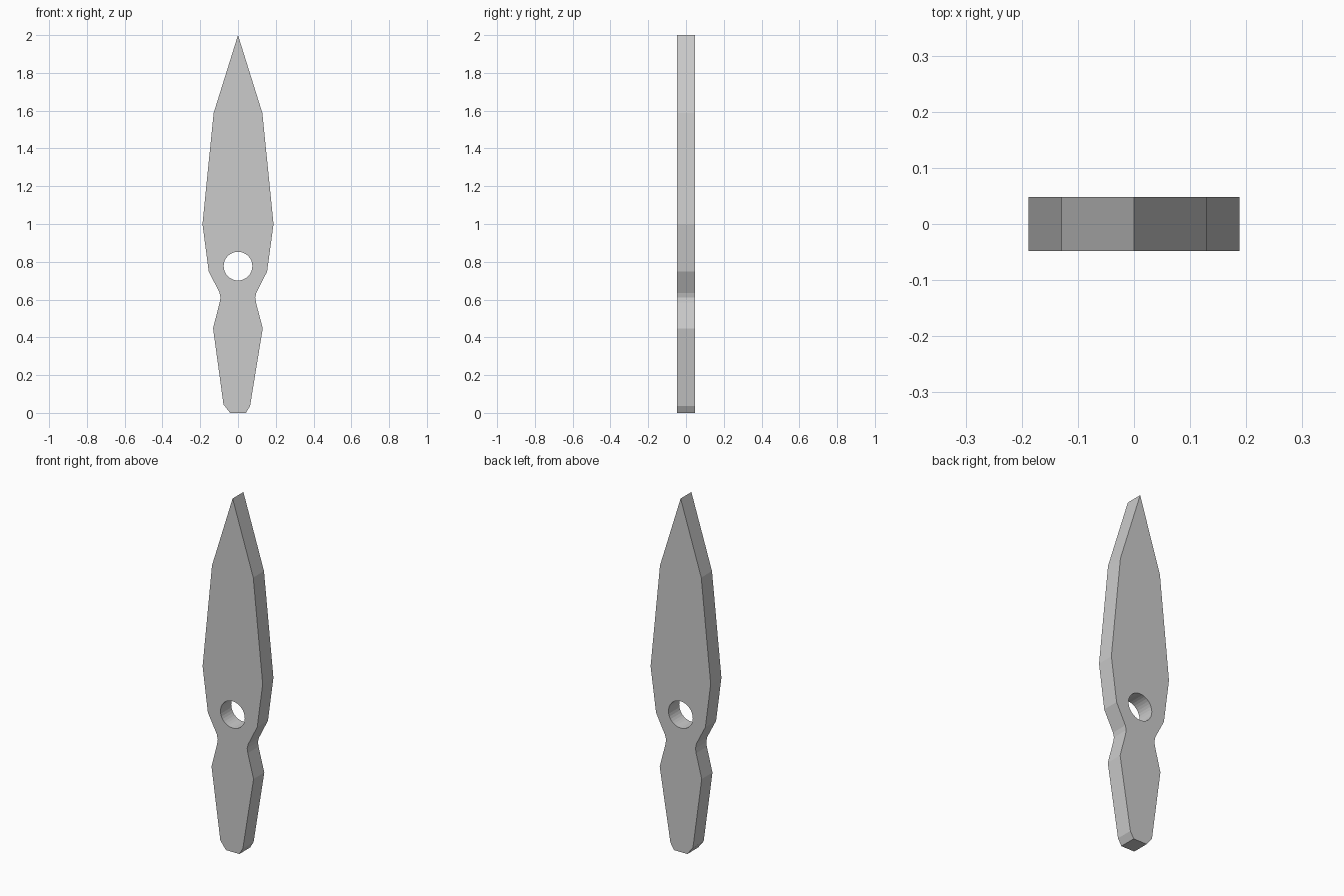
import bpy
from math import pi, cos, sin

if "Cube" in bpy.data.objects:
    bpy.data.objects.remove(bpy.data.objects["Cube"])

HALF_THICKNESS = 0.048

# Blade and handle outline (x, z), clockwise from the tip
outline = [
    (0, 2.0), (0.129, 1.587), (0.188, 1.0), (0.154, 0.748),
    (0.097, 0.635), (0.091, 0.61), (0.095, 0.585), (0.131, 0.448),
    (0.064, 0.037), (0.042, 0.0),
    (-0.042, 0.0), (-0.077, 0.045), (-0.132, 0.448), (-0.097, 0.585),
    (-0.093, 0.61), (-0.099, 0.64), (-0.155, 0.748), (-0.188, 1.0),
    (-0.129, 1.587),
]

# Round hole through the blade base
hole = [(0.076 * cos(2 * pi * i / 32), 0.777 + 0.076 * sin(2 * pi * i / 32))
        for i in range(32)]

# Flat filled curve, extruded to the blade's thickness
curve = bpy.data.curves.new("blade", "CURVE")
curve.dimensions = "2D"
curve.fill_mode = "BOTH"
curve.extrude = HALF_THICKNESS


def add_loop(points):
    spline = curve.splines.new("POLY")
    spline.points.add(len(points) - 1)
    for p, (x, z) in zip(spline.points, points):
        p.co = (x, z, 0, 1)
    spline.use_cyclic_u = True


add_loop(outline)
add_loop(hole)

# Stand the blade upright and turn it into a flat-shaded mesh
blade = bpy.data.objects.new("blade", curve)
bpy.context.collection.objects.link(blade)
blade.rotation_euler = (pi / 2, 0, 0)
bpy.context.view_layer.objects.active = blade
blade.select_set(True)
bpy.ops.object.convert(target="MESH")
bpy.ops.object.transform_apply(location=False, rotation=True, scale=False)
bpy.ops.object.shade_flat()
